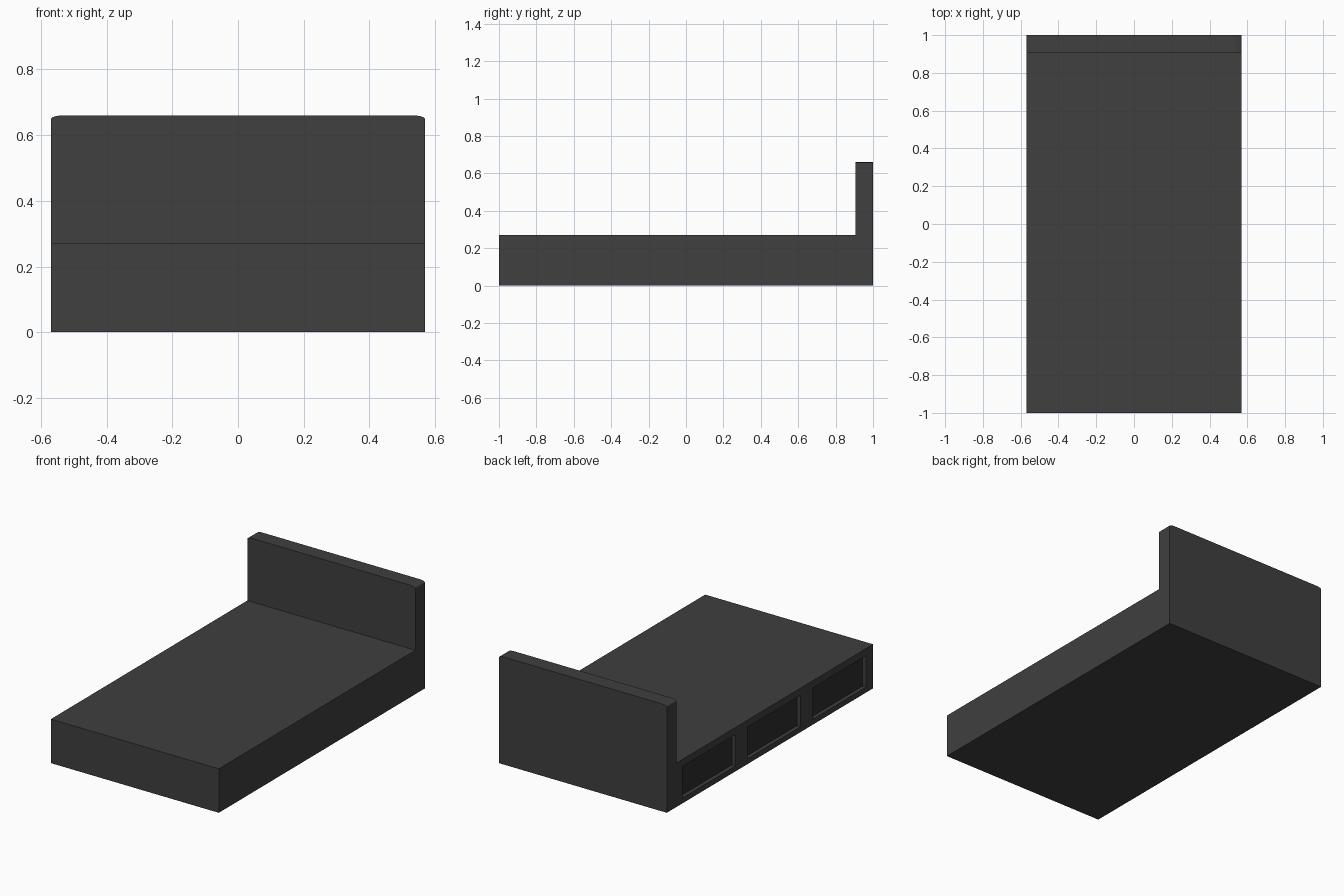
import bpy, bmesh

if "Cube" in bpy.data.objects:
    bpy.data.objects.remove(bpy.data.objects["Cube"])

W, FLOOR, TOP, HEAD_Y = 0.57, 0.27, 0.66, 0.905
DEPTH = 0.024


def material(name, v):
    m = bpy.data.materials.new(name)
    m.diffuse_color = (v, v, v, 1)
    m.use_nodes = True
    m.node_tree.nodes["Principled BSDF"].inputs["Base Color"].default_value = m.diffuse_color
    return m


def add_object(name, bm, mat):
    bmesh.ops.recalc_face_normals(bm, faces=bm.faces)
    me = bpy.data.meshes.new(name)
    bm.to_mesh(me)
    bm.free()
    ob = bpy.data.objects.new(name, me)
    bpy.context.collection.objects.link(ob)
    me.materials.append(mat)
    return ob


def box(name, lo, hi, mat):
    bm = bmesh.new()
    bmesh.ops.create_cube(bm, size=1)
    for v in bm.verts:
        v.co = [(a + b) / 2 + c * (b - a) for a, b, c in zip(lo, hi, v.co)]
    return add_object(name, bm, mat)


dark = material("dark_grey", 0.05)
darker = material("drawer_grey", 0.028)

# Bed frame and headboard: side profile extruded across the width
STRETCH = 3.5
bm = bmesh.new()
profile = [(-1, 0), (1, 0), (1, TOP), (HEAD_Y, TOP), (HEAD_Y, FLOOR), (-1, FLOOR)]
side = bm.faces.new([bm.verts.new((-W / STRETCH, y, z)) for y, z in profile])
ext = bmesh.ops.extrude_face_region(bm, geom=[side])
for v in ext["geom"]:
    if isinstance(v, bmesh.types.BMVert):
        v.co.x = W / STRETCH
# Softly rounded (elliptical) headboard corners
corners = [e for e in bm.edges
           if all(v.co.z > TOP - 0.001 for v in e.verts)
           and abs(e.verts[0].co.x - e.verts[1].co.x) < 0.001]
bmesh.ops.bevel(bm, geom=corners, offset=0.011, segments=5, profile=0.5,
                affect='EDGES')
bmesh.ops.scale(bm, vec=(STRETCH, 1, 1), verts=bm.verts)
frame = add_object("bed_frame", bm, dark)

# Three drawer recesses on the left side, each with a set-back drawer front
for i, yc in enumerate((0.59, -0.04, -0.675)):
    y0, y1, z0, z1 = yc - 0.256, yc + 0.256, 0.033, 0.226
    cutter = box(f"recess_cutter_{i + 1}", (-W - 0.1, y0, z0),
                 (-W + DEPTH + 0.01, y1, z1), dark)
    cutter.hide_render = True
    cutter.hide_set(True)
    mod = frame.modifiers.new("recess", 'BOOLEAN')
    mod.operation = 'DIFFERENCE'
    mod.solver = 'EXACT'
    mod.object = cutter
    box(f"drawer_front_{i + 1}", (-W + DEPTH, y0, z0),
        (-W + DEPTH + 0.01, y1, z1), darker)
